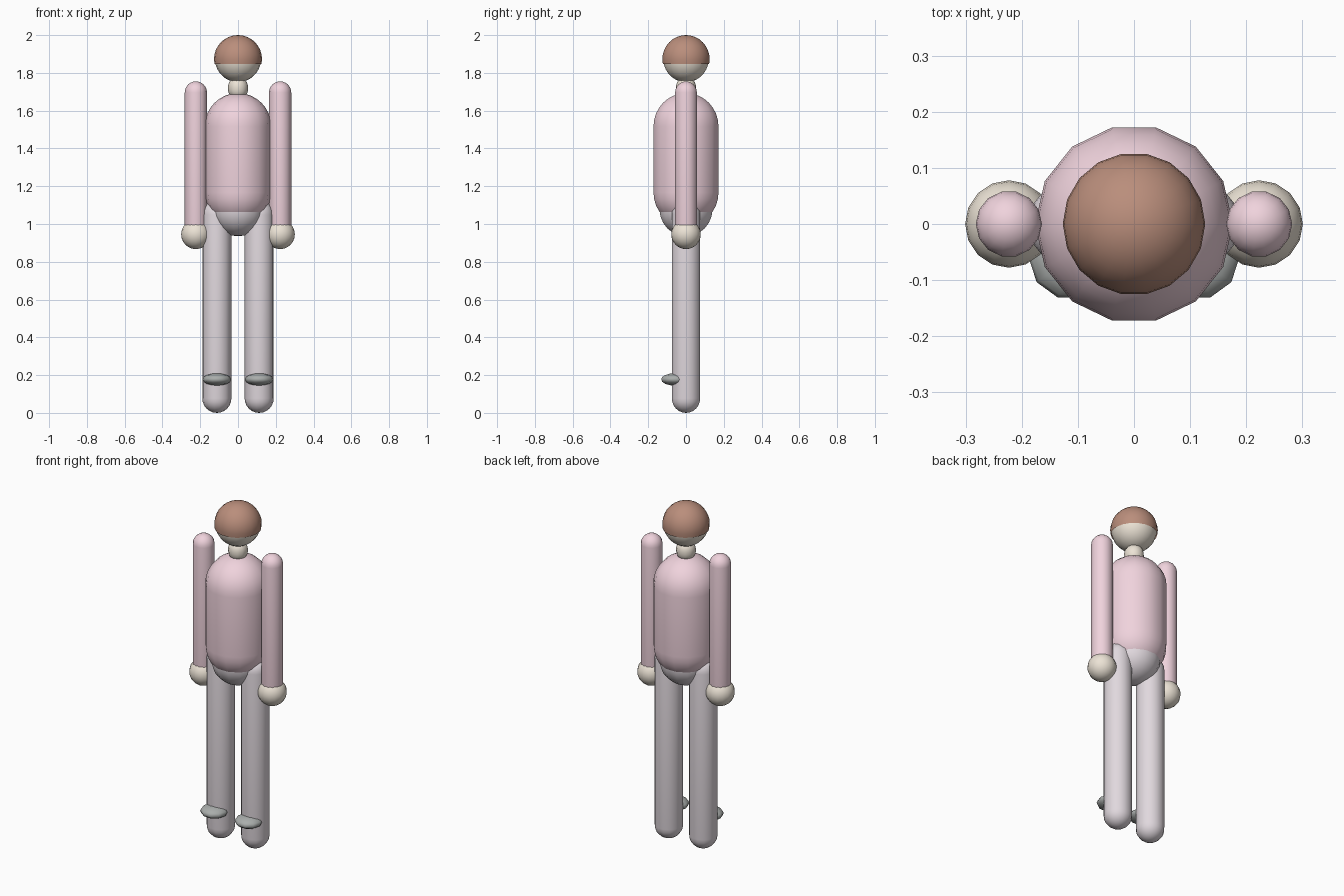
import bpy, bmesh
from math import sin, cos, pi, radians

if "Cube" in bpy.data.objects:
    bpy.data.objects.remove(bpy.data.objects["Cube"])


def material(name, rgb):
    m = bpy.data.materials.new(name)
    m.diffuse_color = (*rgb, 1)
    m.use_nodes = True
    m.node_tree.nodes["Principled BSDF"].inputs["Base Color"].default_value = m.diffuse_color
    return m


PINK = material("pink_cloth", (0.87, 0.65, 0.72))
SKIN = material("skin", (0.84, 0.77, 0.67))
HAIR = material("hair_brown", (0.49, 0.27, 0.20))
CLOTH = material("pale_cloth", (0.75, 0.69, 0.73))
SHOE = material("shoe_grey", (0.40, 0.42, 0.41))


def lathe(name, profile, segs, loc, mat, scale_z=1.0):
    """Spin (radius, z) points about z; a zero radius becomes a pole."""
    bm = bmesh.new()
    rings = []
    for r, z in profile:
        n = 1 if r < 1e-5 else segs
        rings.append([bm.verts.new((r * cos(2 * pi * i / segs),
                                    r * sin(2 * pi * i / segs), z * scale_z))
                      for i in range(n)])
    for a, b in zip(rings, rings[1:]):
        for i in range(segs):
            j = (i + 1) % segs
            quad = [a[i % len(a)], a[j % len(a)], b[j % len(b)], b[i % len(b)]]
            bm.faces.new(list(dict.fromkeys(quad)))
    bmesh.ops.recalc_face_normals(bm, faces=bm.faces[:])
    for f in bm.faces:
        f.smooth = True
    mesh = bpy.data.meshes.new(name)
    bm.to_mesh(mesh)
    bm.free()
    mesh.materials.append(mat)
    obj = bpy.data.objects.new(name, mesh)
    obj.location = loc
    bpy.context.collection.objects.link(obj)
    return obj


def arc(r, start, end, steps, dz=0.0):
    """Arc points measured in degrees down from the top pole."""
    angles = [radians(start + (end - start) * i / steps) for i in range(steps + 1)]
    return [(r * sin(a), r * cos(a) + dz) for a in angles]


def ball(name, r, loc, mat, segs=16, rings=12, scale_z=1.0):
    return lathe(name, arc(r, 0, 180, rings), segs, loc, mat, scale_z)


def capsule(name, r, bottom, top, x, mat, segs=14, steps=6):
    profile = arc(r, 0, 90, steps, top - r) + arc(r, 90, 180, steps, bottom + r)
    return lathe(name, profile, segs, (x, 0, 0), mat)


# Head with a cap of hair
ball("head", 0.122, (0, 0, 1.873), SKIN, 18, 14)
lathe("hair", arc(0.127, 0, 102, 9), 18, (0, 0, 1.873), HAIR)

# Neck, torso and pelvis
capsule("neck", 0.053, 1.66, 1.778, 0, SKIN, 12)
capsule("torso", 0.1765, 0.99, 1.693, 0, PINK, 14, 8)
ball("pelvis", 0.144, (0, 0, 1.079), CLOTH, 14, 12)

# Limbs on both sides
for side, s in (("left", 1), ("right", -1)):
    capsule(side + "_arm", 0.059, 0.92, 1.755, s * 0.223, PINK)
    ball(side + "_hand", 0.078, (s * 0.223, 0, 0.945), SKIN)
    capsule(side + "_leg", 0.077, 0.0, 1.126, s * 0.112, CLOTH)
    ball(side + "_shoe", 0.076, (s * 0.112, -0.059, 0.177), SHOE, 10, 8, 0.43)
